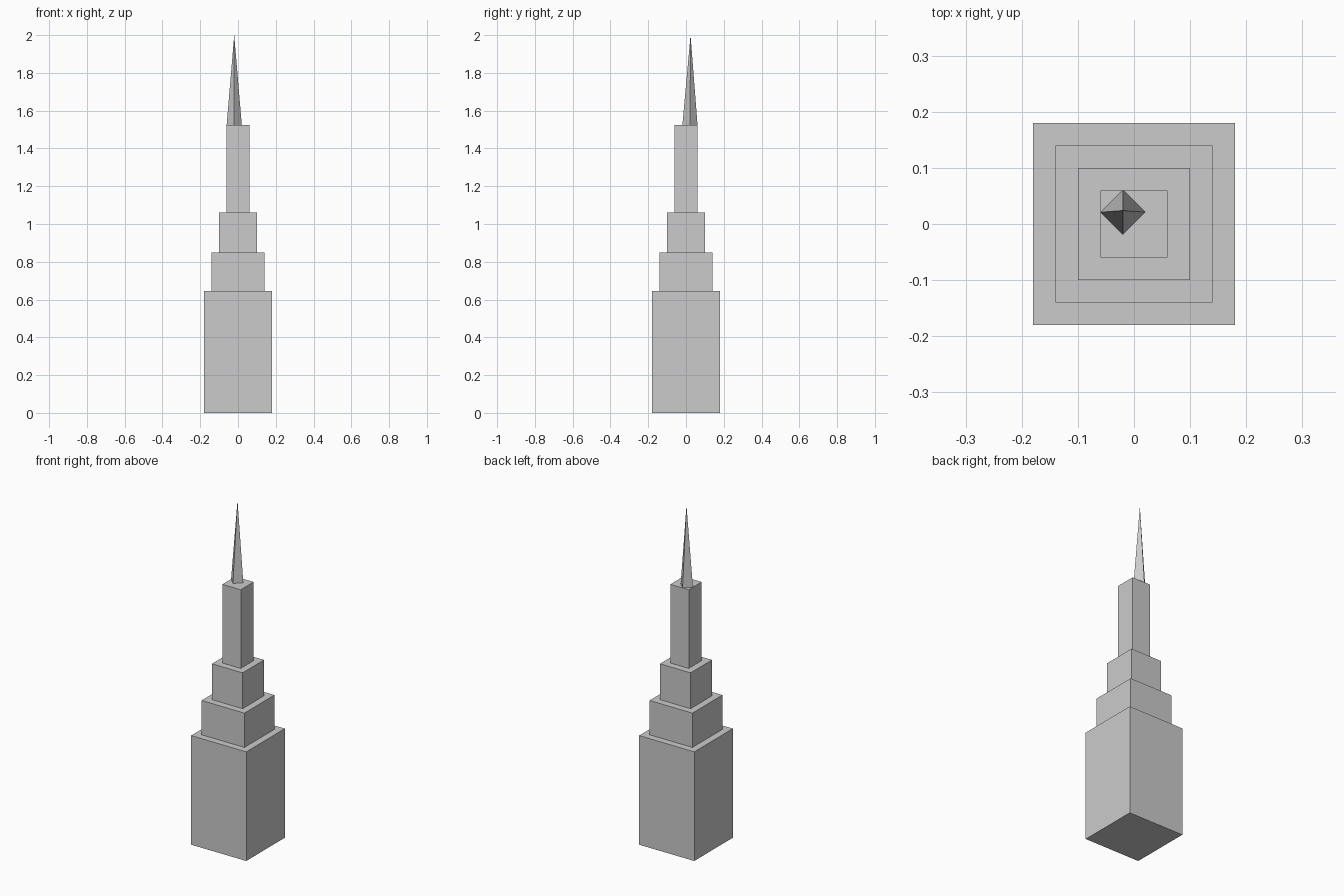
import bpy
import math

cube = bpy.data.objects.get("Cube")
if cube:
    bpy.data.objects.remove(cube, do_unlink=True)

# One plain grey for the whole building
grey = bpy.data.materials.new("light_grey")
grey.use_nodes = True
colour = (0.6, 0.6, 0.6, 1)
grey.diffuse_color = colour
grey.node_tree.nodes["Principled BSDF"].inputs["Base Color"].default_value = colour


def finish(name):
    obj = bpy.context.object
    obj.name = name
    obj.data.materials.append(grey)
    return obj


def tier(name, width, bottom, top):
    bpy.ops.mesh.primitive_cube_add(size=1, location=(0, 0, (bottom + top) / 2))
    obj = finish(name)
    obj.scale = (width, width, top - bottom)


# Stepped tower, each tier standing on the one below
bottom = 0
for name, width, top in (
    ("base_block", 0.36, 0.645),
    ("lower_setback", 0.28, 0.848),
    ("upper_setback", 0.20, 1.06),
    ("tower_shaft", 0.12, 1.525),
):
    tier(name, width, bottom, top)
    bottom = top

# Four-sided spire, set toward the back right corner of the roof
height = 2 - bottom
bpy.ops.mesh.primitive_cone_add(
    vertices=4, radius1=0.04, radius2=0, depth=height,
    location=(-0.02, 0.021, bottom + height / 2))
spire = finish("spire")
# The tip leans very slightly back
tip = max(spire.data.vertices, key=lambda v: v.co.z)
tip.co.y += 0.003
